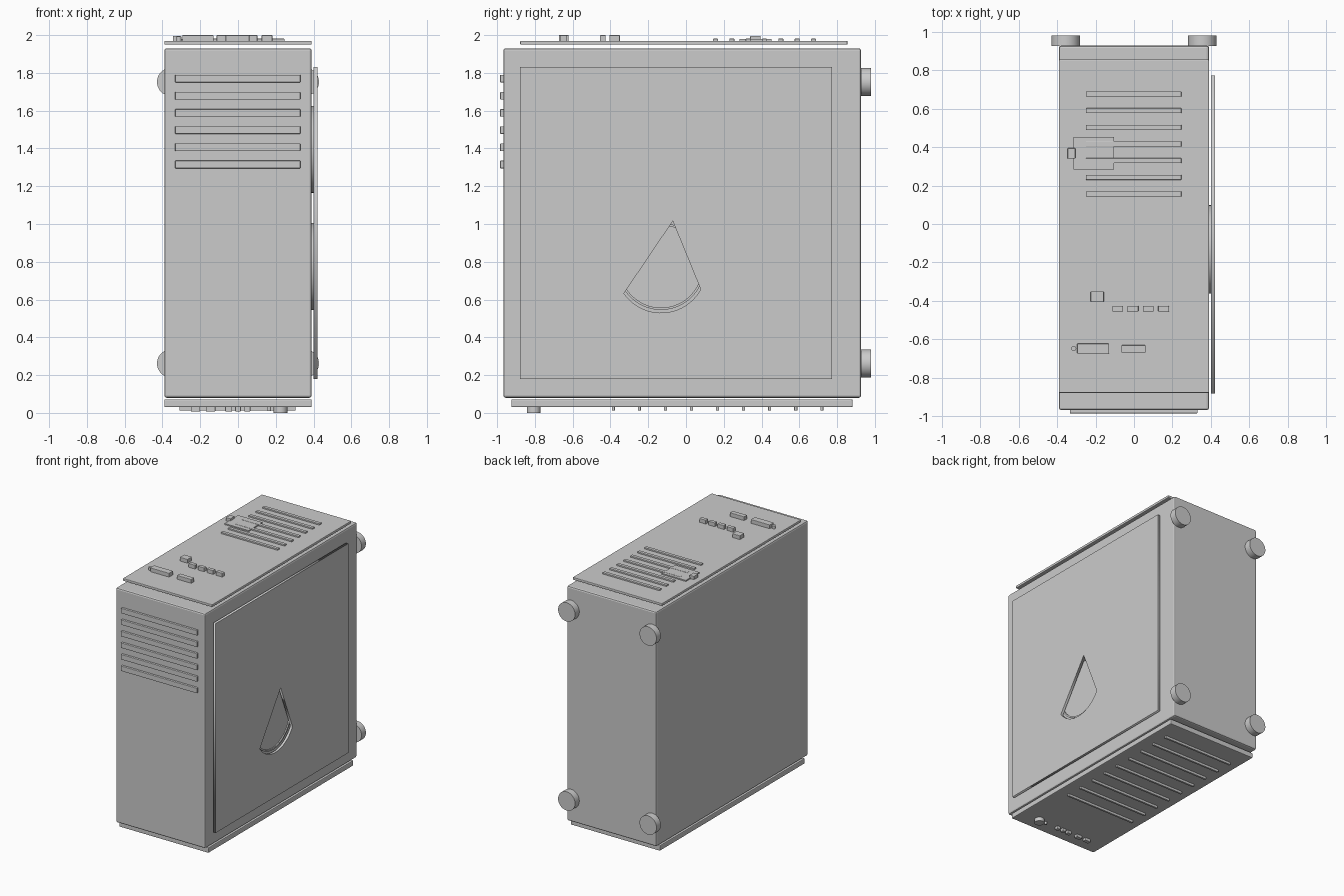
import bpy, bmesh, math
from mathutils import Matrix

if "Cube" in bpy.data.objects:
    bpy.data.objects.remove(bpy.data.objects["Cube"])

mat = bpy.data.materials.new("case_grey")
mat.diffuse_color = (0.6, 0.6, 0.6, 1)
mat.use_nodes = True
mat.node_tree.nodes["Principled BSDF"].inputs["Base Color"].default_value = mat.diffuse_color


def add_object(name, mesh, bevel=0.0):
    mesh.materials.clear()
    mesh.materials.append(mat)
    ob = bpy.data.objects.new(name, mesh)
    bpy.context.scene.collection.objects.link(ob)
    if bevel:
        m = ob.modifiers.new("edge_bevel", 'BEVEL')
        m.width, m.segments = bevel, 2
        m.limit_method = 'ANGLE'
    return ob


def box(name, x0, x1, y0, y1, z0, z1, bevel=0.0):
    bm = bmesh.new()
    bmesh.ops.create_cube(bm, size=1)
    for v in bm.verts:
        v.co = ((x0 + x1) / 2 + v.co.x * (x1 - x0),
                (y0 + y1) / 2 + v.co.y * (y1 - y0),
                (z0 + z1) / 2 + v.co.z * (z1 - z0))
    me = bpy.data.meshes.new(name)
    bm.to_mesh(me)
    bm.free()
    return add_object(name, me, bevel)


def disc(name, centre, r, depth, axis='Z', bevel=0.0):
    rot = Matrix.Rotation(math.pi / 2, 4, 'X') if axis == 'Y' else Matrix()
    bm = bmesh.new()
    bmesh.ops.create_cone(bm, cap_ends=True, segments=40, radius1=r, radius2=r,
                          depth=depth, matrix=Matrix.Translation(centre) @ rot)
    for f in bm.faces:
        f.smooth = len(f.verts) == 4
    for e in bm.edges:
        e.smooth = e.calc_face_angle(0) < 0.6
    me = bpy.data.meshes.new(name)
    bm.to_mesh(me)
    bm.free()
    return add_object(name, me, bevel)


def side_plate(name, loops, x, half):
    """Filled (y, z) outlines, later loops cut holes, extruded along x."""
    cu = bpy.data.curves.new(name, 'CURVE')
    cu.dimensions, cu.fill_mode, cu.extrude = '2D', 'BOTH', half
    for pts in loops:
        s = cu.splines.new('POLY')
        s.points.add(len(pts) - 1)
        for p, (a, b) in zip(s.points, pts):
            p.co = (a, b, 0, 1)
        s.use_cyclic_u = True
    tmp = bpy.data.objects.new(name + "_curve", cu)
    bpy.context.scene.collection.objects.link(tmp)
    me = bpy.data.meshes.new_from_object(
        tmp.evaluated_get(bpy.context.evaluated_depsgraph_get()))
    bpy.data.objects.remove(tmp)
    # local x -> y, local y -> z, local z -> x
    me.transform(Matrix(((0, 0, 1, x), (1, 0, 0, 0), (0, 1, 0, 0), (0, 0, 0, 1))))
    return add_object(name, me)


def arc(cy, cz, r, a0, a1, n):
    return [(cy + r * math.cos(math.radians(a0 + (a1 - a0) * i / n)),
             cz + r * math.sin(math.radians(a0 + (a1 - a0) * i / n)))
            for i in range(n + 1)]


# Main shell with floating top and bottom covers
box("case_body", -0.39, 0.39, -0.967, 0.927, 0.08, 1.93, 0.012)
box("top_cover", -0.39, 0.39, -0.878, 0.855, 1.949, 1.97, 0.005)
box("bottom_cover", -0.39, 0.39, -0.925, 0.882, 0.03, 0.072, 0.006)

# Side panel with a pie-shaped opening, and fan rings in the gap behind it
wedge = [(-0.07, 1.015)] + arc(-0.132, 0.77, 0.24, 215, 331, 24)
side_plate("side_panel", [[(-0.88, 0.18), (0.772, 0.18), (0.772, 1.83), (-0.88, 1.83)],
                          wedge], 0.411, 0.01)
for i, z in enumerate((0.775, 1.395)):
    side_plate(f"fan_ring_{i}", [arc(-0.132, z, 0.23, 0, 354, 59),
                                 arc(-0.132, z, 0.218, 0, 354, 59)], 0.393, 0.006)

# Round feet on the back
for x in (-0.355, 0.355):
    for z in (0.262, 1.752):
        disc("back_foot", (x, 0.953, z), 0.074, 0.054, 'Y')

# Front vent slats
for i in range(6):
    z = 1.77 - i * 0.091
    box("front_vent_slat", -0.333, 0.33, -0.984, -0.96, z - 0.02, z + 0.02, 0.003)

# Top vent slats
for i in range(7):
    y = 0.675 - i * 0.0865
    box("top_vent_slat", -0.25, 0.246, y - 0.013, y + 0.013, 1.965, 1.981, 0.002)

# Latch plate and tab among the top slats
box("latch_plate", -0.315, -0.105, 0.282, 0.452, 1.965, 1.979)
box("latch_tab", -0.345, -0.305, 0.34, 0.394, 1.965, 1.996, 0.003)

# Top buttons and ports
box("power_button", -0.295, -0.13, -0.673, -0.622, 1.965, 2.0, 0.003)
box("reset_button", -0.065, 0.06, -0.668, -0.63, 1.965, 2.0, 0.003)
disc("indicator_light", (-0.313, -0.648, 1.978), 0.013, 0.03)
box("square_port", -0.225, -0.157, -0.405, -0.35, 1.965, 2.0, 0.003)
for i in range(4):
    x = -0.113 + i * 0.0795
    box("small_port", x, x + 0.056, -0.455, -0.425, 1.965, 2.0, 0.003)

# Underside slats
for i in range(9):
    y = -0.385 + i * 0.138
    box("bottom_slat", -0.31, 0.305, y - 0.008, y + 0.008, 0.012, 0.036, 0.002)

# Underside knob and row of small connectors
disc("bottom_knob", (0.225, -0.806, 0.018), 0.036, 0.036)
disc("bottom_light", (0.165, -0.806, 0.022), 0.01, 0.025)
for x, w in ((0.05, 0.03), (0.0, 0.03), (-0.05, 0.035), (-0.145, 0.05), (-0.225, 0.05)):
    box("bottom_port", x - w / 2, x + w / 2, -0.82, -0.79, 0.008, 0.036, 0.002)
